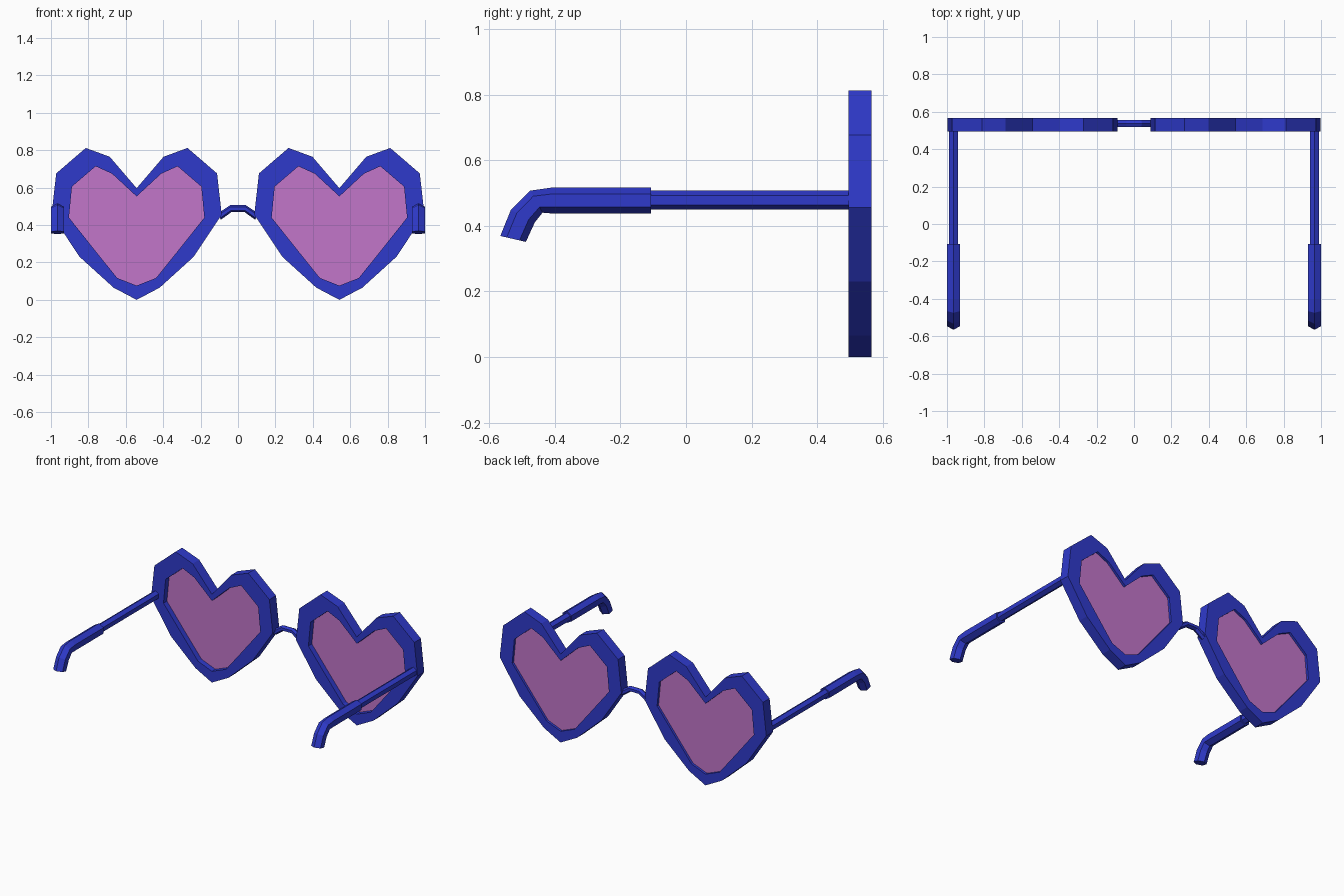
import bpy, bmesh
from mathutils import Vector

if "Cube" in bpy.data.objects:
    bpy.data.objects.remove(bpy.data.objects["Cube"])


def material(name, rgb):
    m = bpy.data.materials.new(name)
    m.diffuse_color = (*rgb, 1)
    m.use_nodes = True
    m.node_tree.nodes["Principled BSDF"].inputs["Base Color"].default_value = m.diffuse_color
    return m


BLUE = material("frame_blue", (0.028, 0.042, 0.60))
PINK = material("lens_orchid", (0.54, 0.18, 0.59))

# Half heart outlines (offset from heart centre, z), from notch to bottom tip
OUTER = [(0, .597), (.144, .765), (.272, .812), (.43, .676), (.455, .456),
         (.305, .23), (.123, .065), (0, 0)]
INNER = [(0, .553), (.131, .674), (.219, .714), (.346, .605), (.362, .44),
         (.215, .255), (.104, .117), (0, .076)]
HEART_X, Y_BACK, Y_FRONT = .542, .495, .566


def full(half):
    return half + [(-x, z) for x, z in half[-2:0:-1]]


def finish(bm, name, mat):
    bmesh.ops.recalc_face_normals(bm, faces=bm.faces)
    me = bpy.data.meshes.new(name)
    bm.to_mesh(me)
    bm.free()
    me.materials.append(mat)
    ob = bpy.data.objects.new(name, me)
    bpy.context.collection.objects.link(ob)
    return ob


def bridge_loops(bm, loops, closed=False):
    """Join successive vertex rings with quads."""
    pairs = list(zip(loops, loops[1:]))
    if closed:
        pairs.append((loops[-1], loops[0]))
    for a, b in pairs:
        for i in range(len(a)):
            j = (i + 1) % len(a)
            bm.faces.new((a[i], a[j], b[j], b[i]))


def heart_loop(bm, half, cx, y):
    return [bm.verts.new((cx + x, y, z)) for x, z in full(half)]


def heart_rim(name, cx):
    bm = bmesh.new()
    loops = [heart_loop(bm, h, cx, y) for h, y in
             ((OUTER, Y_BACK), (OUTER, Y_FRONT), (INNER, Y_FRONT), (INNER, Y_BACK))]
    bridge_loops(bm, loops, closed=True)
    finish(bm, name, BLUE)


def heart_lens(name, cx):
    bm = bmesh.new()
    loops = [heart_loop(bm, INNER, cx, y) for y in (.532, .55)]
    bridge_loops(bm, loops)
    for l in loops:
        bm.faces.new(l)
    finish(bm, name, PINK)


def hex_tube(name, rings, side, half_width):
    """Six-sided tube; each ring is given by its outer and inner corner."""
    bm = bmesh.new()
    loops = []
    for outer, inner in rings:
        c, h = (outer + inner) / 2, (outer - inner) / 2
        w = side * half_width
        loops.append([bm.verts.new(c + p) for p in
                      (h, h / 2 + w, -h / 2 + w, -h, -h / 2 - w, h / 2 - w)])
    bridge_loops(bm, loops)
    bm.faces.new(loops[0])
    bm.faces.new(loops[-1])
    finish(bm, name, BLUE)


# Temple profiles: (y, z) of upper and lower corner along the path
ARM = [((.50, .507), (.50, .449)), ((-.12, .507), (-.12, .449))]
TIP = [((-.106, .517), (-.106, .438)), ((-.405, .517), (-.412, .438)),
       ((-.475, .507), (-.437, .440)), ((-.534, .448), (-.461, .410)),
       ((-.566, .369), (-.488, .351))]

for label, s in (("right", 1), ("left", -1)):
    heart_rim(f"{label}_heart_rim", s * HEART_X)
    heart_lens(f"{label}_lens", s * HEART_X)
    for part, path, w in (("temple_arm", ARM, .025), ("temple_tip", TIP, .0345)):
        rings = [(Vector((s * .965, *a)), Vector((s * .965, *b))) for a, b in path]
        hex_tube(f"{label}_{part}", rings, Vector((1, 0, 0)), w)

# Nose bridge, arched between the hearts
half = [((-.108, .462), (-.092, .428)), ((-.042, .506), (-.034, .470))]
path = half + [((-a[0], a[1]), (-b[0], b[1])) for a, b in half[::-1]]
rings = [(Vector((a[0], .537, a[1])), Vector((b[0], .537, b[1]))) for a, b in path]
hex_tube("nose_bridge", rings, Vector((0, 1, 0)), .018)
